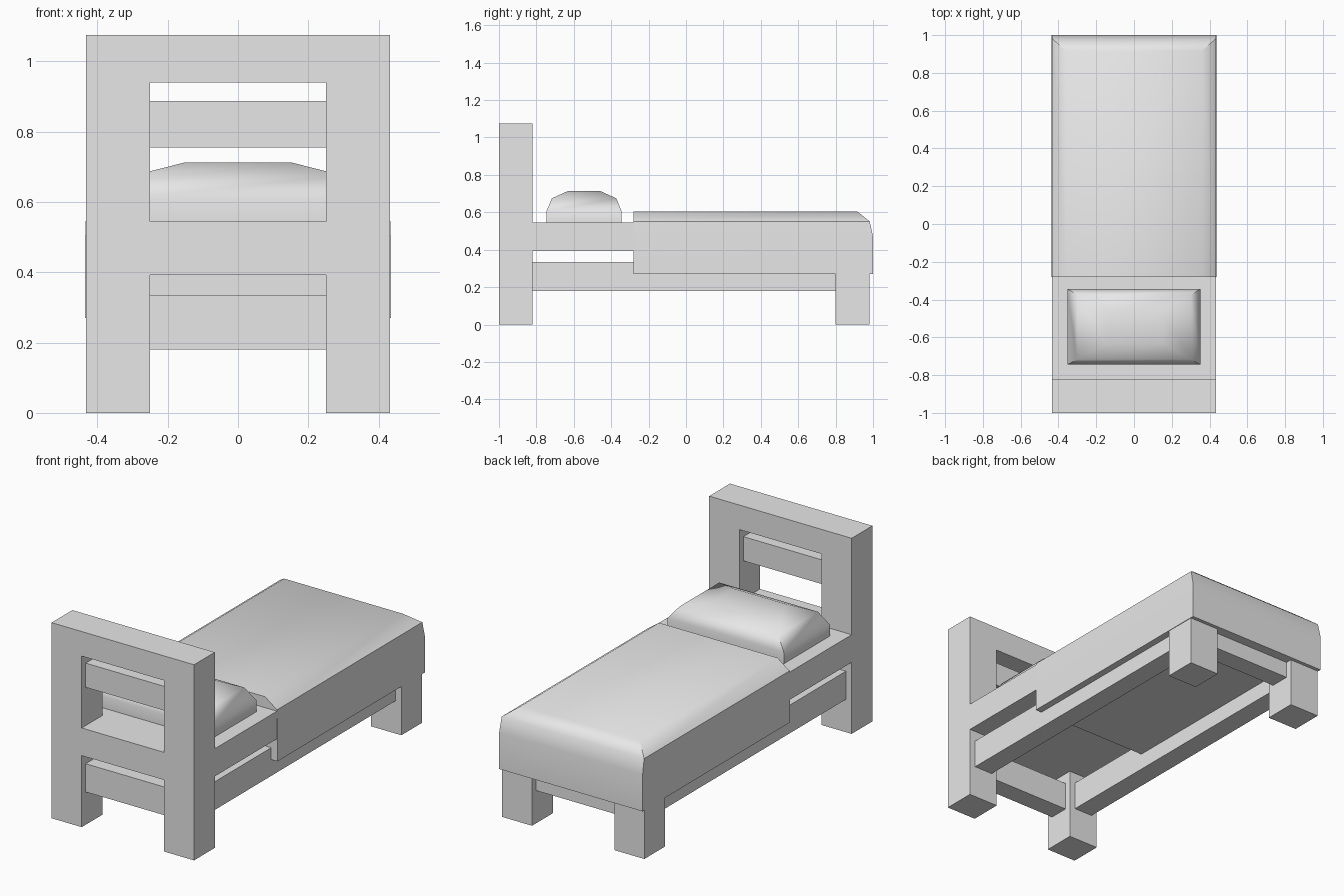
import bpy
import bmesh
from math import radians

if "Cube" in bpy.data.objects:
    bpy.data.objects.remove(bpy.data.objects["Cube"], do_unlink=True)

GREY = (0.8, 0.8, 0.8, 1.0)
grey = bpy.data.materials.new("plain_grey")
grey.use_nodes = True
grey.diffuse_color = GREY
for node in grey.node_tree.nodes:
    if node.type == "BSDF_PRINCIPLED":
        node.inputs["Base Color"].default_value = GREY


def finish(name, bm):
    bmesh.ops.recalc_face_normals(bm, faces=bm.faces)
    mesh = bpy.data.meshes.new(name)
    bm.to_mesh(mesh)
    bm.free()
    mesh.materials.append(grey)
    obj = bpy.data.objects.new(name, mesh)
    bpy.context.collection.objects.link(obj)
    return obj


def stacked(name, rings):
    """Closed solid from rectangular rings (half_x, y_min, y_max, z), bottom to top."""
    bm = bmesh.new()
    loops = []
    for hx, y0, y1, z in rings:
        corners = [(-hx, y0), (hx, y0), (hx, y1), (-hx, y1)]
        loops.append([bm.verts.new((x, y, z)) for x, y in corners])
    bm.faces.new(loops[0])
    bm.faces.new(loops[-1])
    for low, high in zip(loops, loops[1:]):
        for i in range(4):
            j = (i + 1) % 4
            bm.faces.new((low[i], low[j], high[j], high[i]))
    return finish(name, bm)


def box(name, x, y, z):
    """Box between (min, max) pairs on each axis."""
    bm = bmesh.new()
    bmesh.ops.create_cube(bm, size=1)
    for v in bm.verts:
        v.co = [r[0] if c < 0 else r[1] for c, r in zip(v.co, (x, y, z))]
    return finish(name, bm)


def soften(obj):
    bpy.ops.object.select_all(action="DESELECT")
    obj.select_set(True)
    bpy.context.view_layer.objects.active = obj
    bpy.ops.object.shade_smooth_by_angle(angle=radians(45))


HALF, INNER = 0.433, 0.25        # outer and inner faces of the posts
HEAD = (-1.0, -0.82)             # headboard depth
FOOT = (0.80, 0.98)              # foot leg depth
RAIL = (0.18, 0.335)             # lower rail heights
BASE = (0.393, 0.545)            # mattress heights
INSET = 0.035                    # rails sit back from the posts


def inset(span):
    return (span[0] + INSET, span[1] - INSET)


# Headboard: one frame with two openings, cut through its depth by stacking bars
for side, s in (("left", 1), ("right", -1)):
    span = tuple(sorted((s * INNER, s * HALF)))
    box(side + "_head_post", span, HEAD, (0, 1.075))
    box(side + "_foot_leg", span, FOOT, (0, BASE[0]))
    box(side + "_side_rail", inset(span), (HEAD[1], FOOT[0]), RAIL)

across = (-INNER, INNER)
box("headboard_top_bar", across, HEAD, (0.94, 1.075))
box("headboard_middle_bar", across, HEAD, BASE)
box("headboard_slat", across, inset(HEAD), (0.755, 0.888))
box("head_rail", across, inset(HEAD), RAIL)
box("foot_rail", across, inset(FOOT), RAIL)

# Mattress
box("mattress", (-HALF, HALF), (HEAD[1], 0.97), BASE)

# Blanket, rounded over the sides and the foot end
blanket = stacked("blanket", [
    (0.436, -0.28, 1.0, 0.27),
    (0.436, -0.28, 1.0, 0.47),
    (0.433, -0.28, 0.982, 0.552),
    (0.36, -0.28, 0.915, 0.605),
])
soften(blanket)

# Pillow
pillow = stacked("pillow", [
    (0.353, -0.745, -0.345, 0.54),
    (0.353, -0.745, -0.345, 0.608),
    (0.30, -0.717, -0.373, 0.675),
    (0.15, -0.633, -0.457, 0.713),
])
soften(pillow)
